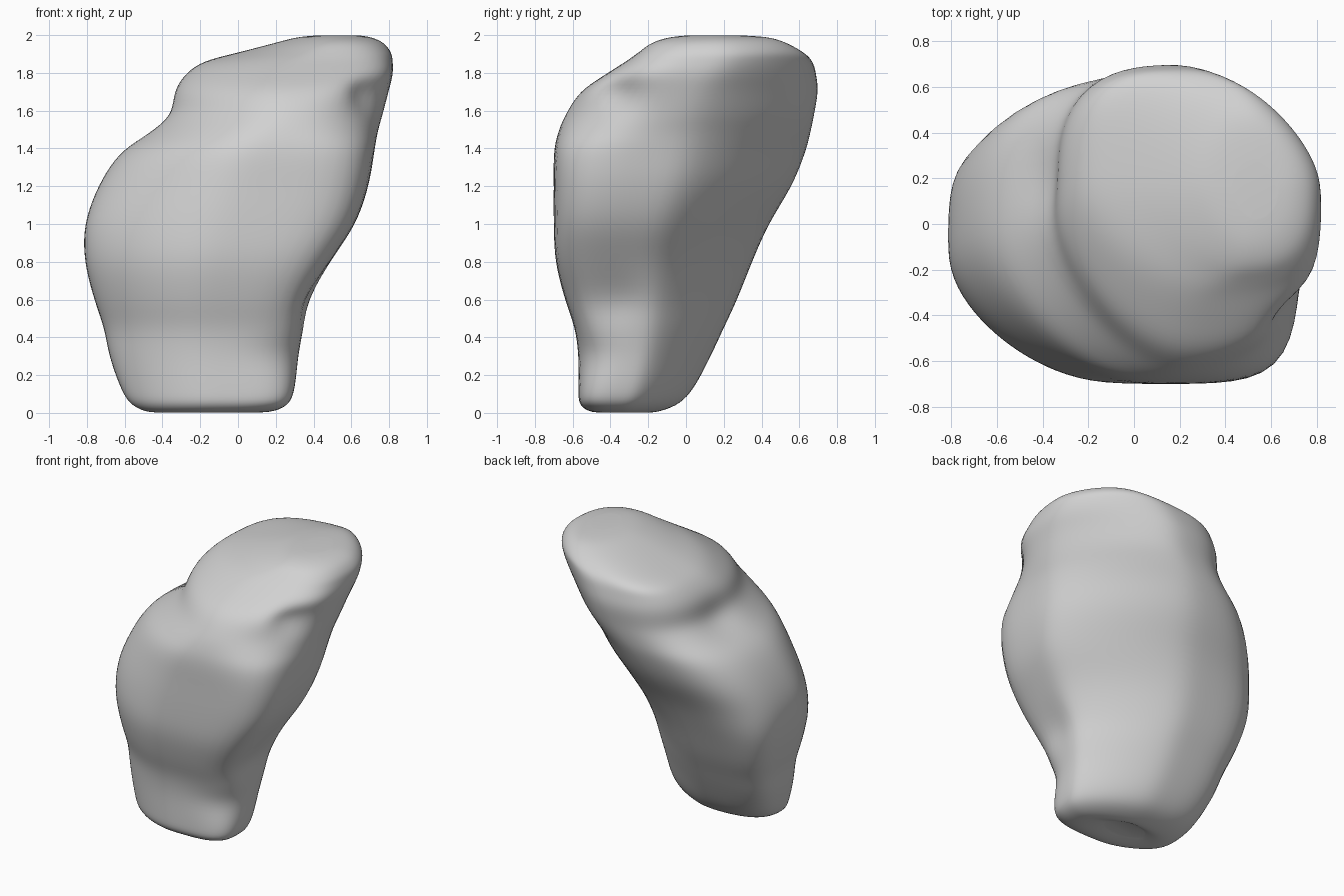
import bpy
import bmesh
import math
from mathutils import Vector

cube = bpy.data.objects.get("Cube")
if cube:
    bpy.data.objects.remove(cube, do_unlink=True)

SIDES = 80
STEPS = 5

# Horizontal sections of the leaning boulder: height, x min, x max, y min, y max,
# squareness of the front corner at +x, squareness of the back corner at -x
SECTIONS = [
    (.02, -.3, -.05, -.36, -.22, 2, 2),
    (0, -.45, .14, -.48, -.18, 3, 3),
    (.04, -.56, .26, -.56, -.05, 5, 3),
    (.13, -.62, .3, -.57, .04, 5, 4),
    (.3, -.68, .32, -.57, .13, 3.5, 5),
    (.45, -.71, .35, -.59, .2, 5, 5.5),
    (.6, -.76, .39, -.64, .27, 6, 6),
    (.8, -.81, .49, -.69, .35, 7, 5.5),
    (1, -.81, .62, -.7, .44, 7, 4),
    (1.2, -.74, .69, -.7, .56, 6.5, 3.3),
    (1.37, -.63, .72, -.7, .63, 5, 3.1),
    (1.48, -.48, .74, -.68, .66, 3.2, 3.1),
    (1.58, -.37, .77, -.64, .68, 2.4, 3.2),
    (1.7, -.34, .8, -.56, .7, 2.7, 3.2),
    (1.79, -.28, .82, -.43, .69, 3.5, 3.5),
    (1.86, -.18, .82, -.32, .67, 3.5, 4.2),
    (1.91, .01, .81, -.25, .62, 3.2, 3.5),
    (1.96, .2, .77, -.18, .53, 2.7, 2.5),
    (1.99, .32, .7, -.08, .43, 2.4, 2),
    (2, .45, .62, .04, .25, 2, 2),
]

# Local hollows: centre, radius, push
MARKS = [
    ((.68, -.36, 1.7), .09, (-.1, .03, 0)),       # pinched notch
    ((-.42, .21, 1.57), .12, (.03, -.02, -.02)),  # hollow behind the shoulder
    ((.36, -.4, .62), .14, (-.04, .03, 0)),       # valley above the foot
]


def smooth_step(a, b, c, d, t):
    """Catmull-Rom blend between b and c."""
    return b + .5 * t * (c - a + t * (2 * a - 5 * b + 4 * c - d
                                      + t * (3 * (b - c) + d - a)))


def section_point(section, angle):
    z, x0, x1, y0, y1, front_corner, back_corner = section
    c, s = math.cos(angle), math.sin(angle)
    if c >= 0:
        n = front_corner if s < 0 else 1.26 + .17 * (z - .8) ** 2
    else:
        n = 1.6 if s < 0 else back_corner
    r = (abs(c) ** n + abs(s) ** n) ** (-1 / n)
    point = Vector(((x0 + x1) / 2 + r * c * (x1 - x0) / 2,
                    (y0 + y1) / 2 + r * s * (y1 - y0) / 2,
                    min(2, max(0, z))))
    shift = Vector()
    for centre, radius, push in MARKS:
        distance = (point - Vector(centre)).length / radius
        shift += Vector(push) * math.exp(-distance * distance)
    return point + shift


def refined_sections():
    last = len(SECTIONS) - 1
    for i in range(last):
        group = [SECTIONS[max(0, min(last, i + k))] for k in (-1, 0, 1, 2)]
        for step in range(STEPS):
            yield [smooth_step(*values, step / STEPS) for values in zip(*group)]
    yield SECTIONS[last]


# Boulder skin lofted through the sections
bm = bmesh.new()
rings = []
for section in refined_sections():
    rings.append([bm.verts.new(section_point(section, math.tau * k / SIDES))
                  for k in range(SIDES)])
for low, high in zip(rings, rings[1:]):
    for k in range(SIDES):
        j = (k + 1) % SIDES
        bm.faces.new((low[k], low[j], high[j], high[k]))

# Closing caps
bm.faces.new(list(reversed(rings[0])))
bm.faces.new(rings[-1])

# Soften section lines
for repeat in range(8):
    bmesh.ops.smooth_vert(bm, verts=bm.verts, factor=.5,
                          use_axis_x=True, use_axis_y=True, use_axis_z=True)
bmesh.ops.recalc_face_normals(bm, faces=bm.faces)
mesh = bpy.data.meshes.new("boulder")
bm.to_mesh(mesh)
bm.free()

# Plain grey stone
stone = bpy.data.materials.new("stone_grey")
stone.use_nodes = True
grey = (.64, .64, .64, 1)
stone.diffuse_color = grey
stone.node_tree.nodes["Principled BSDF"].inputs["Base Color"].default_value = grey
mesh.materials.append(stone)

boulder = bpy.data.objects.new("boulder", mesh)
bpy.context.collection.objects.link(boulder)
for face in mesh.polygons:
    face.use_smooth = True
